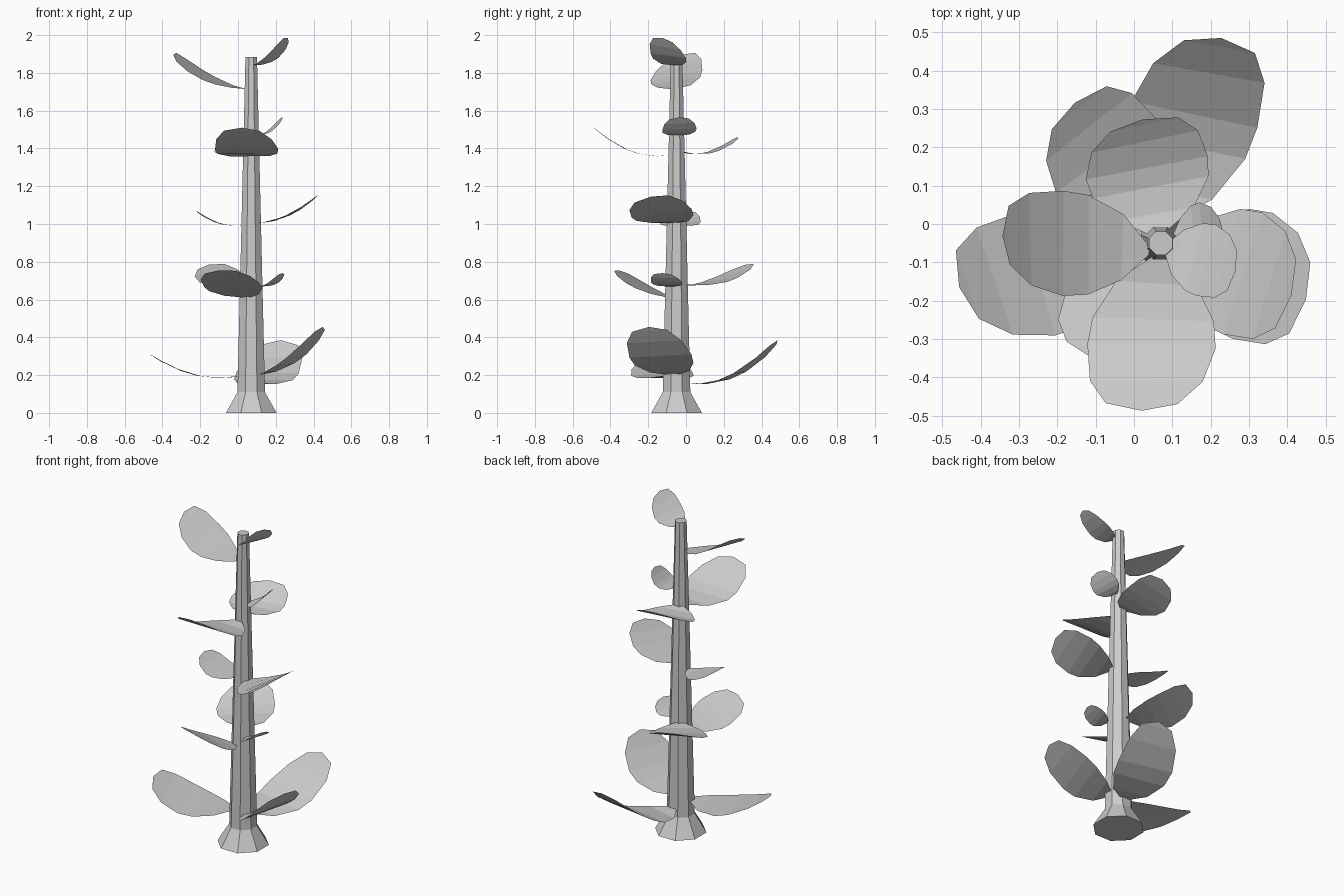
import bpy, bmesh, math

if "Cube" in bpy.data.objects:
    bpy.data.objects.remove(bpy.data.objects["Cube"])

grey = bpy.data.materials.new("light_grey")
grey.diffuse_color = (0.6, 0.6, 0.6, 1)
grey.use_nodes = True
grey.node_tree.nodes["Principled BSDF"].inputs["Base Color"].default_value = grey.diffuse_color


def add_object(name, bm):
    me = bpy.data.meshes.new(name)
    bm.to_mesh(me)
    bm.free()
    me.materials.append(grey)
    ob = bpy.data.objects.new(name, me)
    bpy.context.collection.objects.link(ob)
    return ob


# Trunk: eight-sided, flared foot and a long taper
bm = bmesh.new()
rings = []
for z, r in ((0, 0.145), (0.11, 0.079), (1.885, 0.033)):
    rings.append([bm.verts.new((0.07 + r * math.cos(a), -0.05 + r * math.sin(a), z))
                  for a in (math.radians(22.5 + 45 * i) for i in range(8))])
for lo, hi in zip(rings, rings[1:]):
    for i in range(8):
        j = (i + 1) % 8
        bm.faces.new((lo[i], lo[j], hi[j], hi[i]))
bm.faces.new(rings[0][::-1])
bm.faces.new(rings[-1])
add_object("trunk", bm)

# Blade outlines: (distance along the blade, share of the half width)
RIGHT = ((0, 0.08), (0.2, 0.65), (0.45, 0.95), (0.62, 0.98), (0.85, 0.87), (0.98, 0.58))
LEFT = ((0, 0.08), (0.17, 0.62), (0.38, 0.96), (0.55, 1.04), (0.77, 0.9), (0.93, 0.55))


def leaf(name, x, y, heading, length, half, fold, z0, z1, sag):
    """Sheet that sags then curls upward along the fold direction."""
    a, f = math.radians(heading), math.radians(fold)
    reach = length * math.cos(a - f)
    bm = bmesh.new()

    def point(s, w):
        dx = s * length * math.cos(a) - w * half * math.sin(a)
        dy = s * length * math.sin(a) + w * half * math.cos(a)
        t = (dx * math.cos(f) + dy * math.sin(f)) / reach
        z = z0 + (z1 - z0) * t - 4 * sag * t * (1 - t)
        return bm.verts.new((x + dx, y + dy, z))

    rows = [(point(r[0], -r[1]), point(l[0], l[1])) for r, l in zip(RIGHT, LEFT)]
    for p, q in zip(rows, rows[1:]):
        bm.faces.new((p[0], q[0], q[1], p[1]))
    bm.faces.new((rows[-1][0], point(1, 0), rows[-1][1]))
    add_object(name, bm)


# Leaves: base x, y, heading, length, half width, fold, base z, tip z, sag
leaf("low_right_leaf", 0.11, -0.06, -22, 0.365, 0.17, -14, 0.20, 0.455, 0.05)
leaf("low_left_leaf", 0.03, -0.07, 191, 0.495, 0.165, 182, 0.20, 0.305, 0.055)
leaf("low_back_leaf", 0.07, 0.0, 72, 0.51, 0.165, 81, 0.16, 0.385, 0.08)
leaf("second_front_leaf", 0.05, -0.09, -119, 0.305, 0.16, -108, 0.61, 0.755, 0.02)
leaf("second_back_leaf", 0.05, -0.01, 122, 0.385, 0.16, 114, 0.68, 0.785, 0.04)
leaf("second_right_leaf", 0.12, -0.08, -20, 0.125, 0.085, -18, 0.67, 0.74, 0.02)
leaf("third_right_leaf", 0.10, -0.06, -22, 0.335, 0.165, -3, 1.005, 1.145, 0.035)
leaf("third_left_leaf", 0.03, -0.05, 171, 0.255, 0.105, 176, 0.995, 1.07, 0.03)
leaf("fourth_front_leaf", 0.07, -0.08, -97, 0.41, 0.165, -91, 1.365, 1.51, 0.055)
leaf("fourth_back_leaf", 0.06, -0.03, 97, 0.305, 0.16, 98, 1.385, 1.46, 0.045)
leaf("fourth_right_leaf", 0.10, -0.04, 2, 0.135, 0.09, 8, 1.47, 1.565, 0.025)
leaf("top_left_leaf", 0.04, -0.07, 174, 0.385, 0.135, 159, 1.715, 1.895, 0.035)
leaf("top_right_leaf", 0.08, -0.06, -19, 0.195, 0.095, -23, 1.84, 1.985, 0.035)
